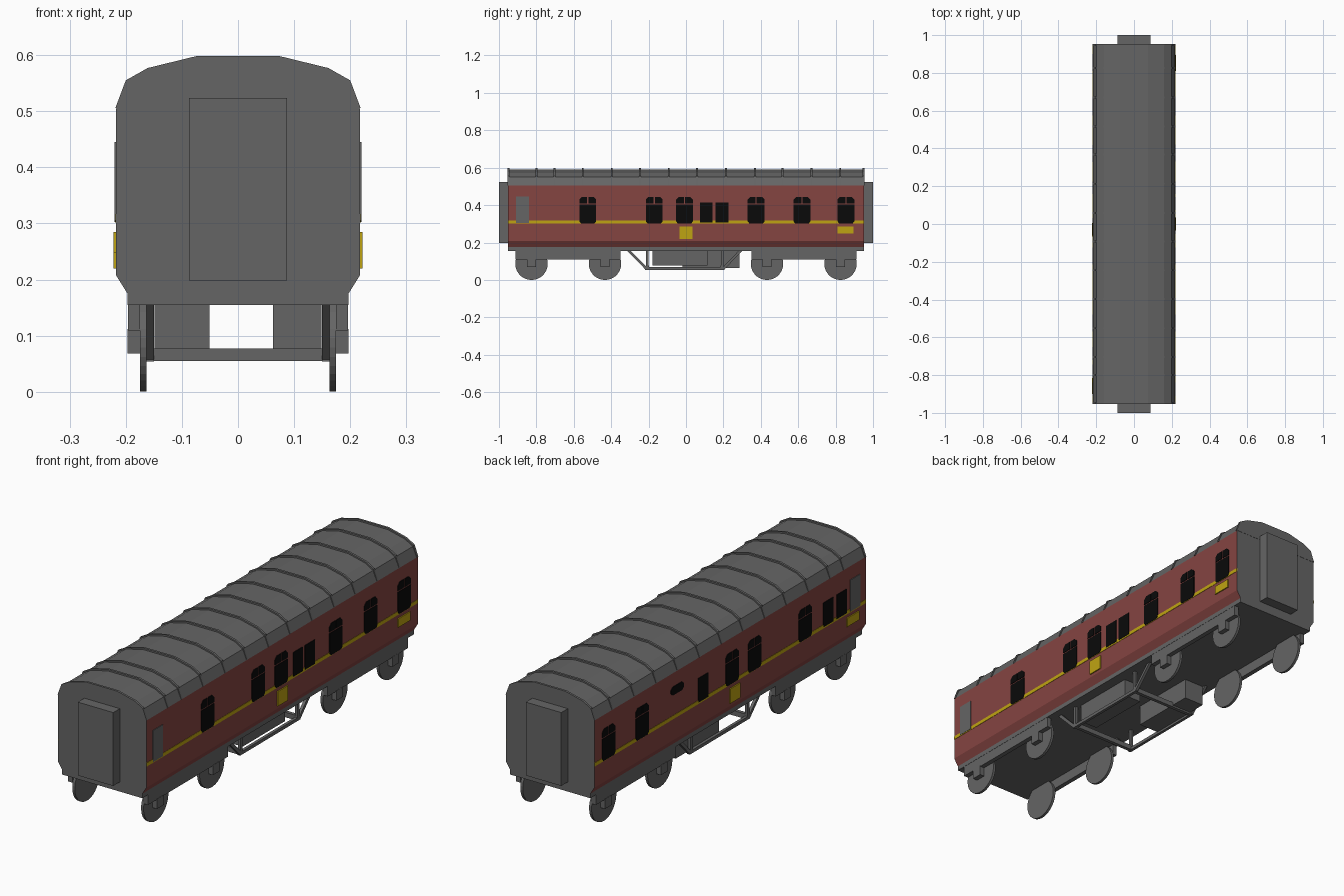
import bpy, bmesh, math
from mathutils import Vector

if "Cube" in bpy.data.objects:
    bpy.data.objects.remove(bpy.data.objects["Cube"])

def material(name, col):
    m = bpy.data.materials.new(name)
    m.diffuse_color = (*col, 1)
    m.use_nodes = True
    m.node_tree.nodes["Principled BSDF"].inputs["Base Color"].default_value = m.diffuse_color
    return m

GREY = material("dark grey", (0.13, 0.13, 0.13))
RED = material("maroon", (0.235, 0.058, 0.053))
YELLOW = material("yellow", (0.52, 0.37, 0.006))
BLACK = material("black", (0.003, 0.003, 0.003))

def add_prism(bm, pts, axis, a, b):
    """Extrude a 2D outline along x (pts are y,z) or y (pts are x,z)."""
    def place(p, t):
        return (t, p[0], p[1]) if axis == 'x' else (p[0], t, p[1])
    lo = [bm.verts.new(place(p, a)) for p in pts]
    hi = [bm.verts.new(place(p, b)) for p in pts]
    bm.faces.new(lo)
    bm.faces.new(hi[::-1])
    n = len(pts)
    for i in range(n):
        j = (i + 1) % n
        bm.faces.new((lo[i], hi[i], hi[j], lo[j]))

def build(name, prisms, *mats):
    bm = bmesh.new()
    for p in prisms:
        add_prism(bm, *p)
    bmesh.ops.recalc_face_normals(bm, faces=bm.faces)
    me = bpy.data.meshes.new(name)
    bm.to_mesh(me)
    bm.free()
    for m in mats:
        me.materials.append(m)
    ob = bpy.data.objects.new(name, me)
    bpy.context.collection.objects.link(ob)
    return ob

def rect(u0, u1, v0, v1):
    return [(u0, v0), (u1, v0), (u1, v1), (u0, v1)]

def bar(p, q, w=0.014):
    """Outline of a straight bar between two points."""
    p, q = Vector(p), Vector(q)
    d = (q - p).normalized() * w / 2
    n = Vector((-d.y, d.x))
    return [tuple(p + n), tuple(q + n), tuple(q - n), tuple(p - n)]

def mirrored(half):
    return half + [(-x, z) for x, z in reversed(half)]

# Coach body: grey ends, roof and sole, maroon sides
half = [(0.197, 0.155), (0.197, 0.175), (0.217, 0.207), (0.217, 0.505),
        (0.198, 0.549), (0.16, 0.571), (0.075, 0.591)]
body = build("coach_body", [(mirrored(half), 'y', -0.953, 0.953)], GREY, RED)
for f in body.data.polygons:
    if abs(f.normal.x) > 0.5 and 0.18 < f.center.z < 0.5:
        f.material_index = 1

# Roof ribs
rib = mirrored([(0.2185, 0.506), (0.2, 0.555), (0.161, 0.577), (0.075, 0.598)])
rib_y = [-0.949, -0.8, -0.704, -0.552, -0.397, -0.245, -0.092,
         0.058, 0.213, 0.368, 0.516, 0.67, 0.825, 0.949]
build("roof_ribs", [(rib, 'y', y - 0.005, y + 0.005) for y in rib_y], GREY)

# Gangway connectors at both ends
build("gangways", [(rect(-0.087, 0.087, 0.198, 0.524), 'y', a, b)
                   for a, b in ((-1.0, -0.95), (0.95, 1.0))], GREY)

# Side details, thin plates on each side
def window(y):
    """Lower pane and two small upper panes with clipped corners."""
    l, r = y - 0.045, y + 0.045
    lower = [(l + 0.008, 0.303), (r - 0.008, 0.303), (r, 0.313), (r, 0.402),
             (l, 0.402), (l, 0.313)]
    up_l = [(l, 0.408), (y - 0.003, 0.408), (y - 0.003, 0.444),
            (l + 0.014, 0.444), (l, 0.43)]
    up_r = [(2 * y - u, v) for u, v in up_l]
    return [lower, up_l, up_r]

win_y = {1: [-0.525, -0.17, -0.008, 0.375, 0.62, 0.855],
         -1: [-0.525, -0.17, -0.012, 0.62, 0.855]}
panes = {1: [(0.075, 0.142), (0.158, 0.226)],
         -1: [(0.158, 0.226), (-0.72, -0.652), (-0.815, -0.745)]}
panels = {1: [(-0.035, 0.035, 0.22, 0.285), (0.81, 0.895, 0.247, 0.285)],
          -1: [(-0.065, 0.005, 0.22, 0.285), (-0.9, -0.815, 0.247, 0.285)]}
for s, side in ((1, "right"), (-1, "left")):
    def plates(name, outlines, t, mat):
        build(f"{side}_{name}", [(o, 'x', s * 0.215, s * (0.217 + t)) for o in outlines], mat)
    glass = [o for y in win_y[s] for o in window(y)]
    glass += [rect(a, b, 0.308, 0.415) for a, b in panes[s]]
    if s < 0:  # small washroom window
        glass.append([(0.34, 0.408), (0.405, 0.408), (0.417, 0.418), (0.417, 0.435),
                      (0.405, 0.445), (0.34, 0.445), (0.328, 0.435), (0.328, 0.418)])
    plates("windows", glass, 0.003, BLACK)
    plates("stripe", [rect(-0.953, 0.953, 0.301, 0.317)], 0.0015, YELLOW)
    plates("panels", [rect(*p) for p in panels[s]], 0.005, YELLOW)
    plates("door_window", [rect(-0.91, -0.84, 0.305, 0.445)], 0.003, GREY)

# Bogies: side frames, axle boxes and wheels
axles = [-0.826, -0.433, 0.433, 0.826]
frames, wheels = [], []
for s in (1, -1):
    for e in (1, -1):
        frames.append((rect(*sorted((e * 0.35, e * 0.912)), 0.109, 0.16),
                       'x', s * 0.175, s * 0.196))
    for y in axles:
        frames.append((rect(y - 0.024, y + 0.024, 0.068, 0.112),
                       'x', s * 0.173, s * 0.197))
        disc = [(y + 0.087 * math.cos(a), 0.087 + 0.087 * math.sin(a))
                for a in (math.tau * (i + 0.5) / 32 - math.pi / 2 for i in range(32))]
        wheels.append((disc, 'x', s * 0.163, s * 0.175))
build("bogie_frames", frames, GREY)
build("wheels", wheels, GREY)

# Underframe trusses with cross bars
truss = []
for s in (1, -1):
    x = ('x', s * 0.15, s * 0.163)
    for p, q in (((-0.31, 0.16), (-0.212, 0.061)), ((-0.218, 0.061), (0.206, 0.061)),
                 ((0.2, 0.061), (0.295, 0.16)), ((-0.207, 0.058), (-0.207, 0.16)),
                 ((0.193, 0.058), (0.193, 0.16))):
        truss.append((bar(p, q), *x))
for y in (-0.207, 0.193):
    truss.append((rect(-0.155, 0.155, 0.055, 0.077), 'y', y - 0.008, y + 0.008))
build("underframe_truss", truss, GREY)

# Equipment boxes under the floor
build("right_equipment_box", [(rect(0.062, 0.149, 0.076, 0.16), 'y', -0.18, 0.116)], GREY)
build("left_equipment_box", [(rect(-0.149, -0.051, 0.063, 0.16), 'y', -0.02, 0.285)], GREY)
